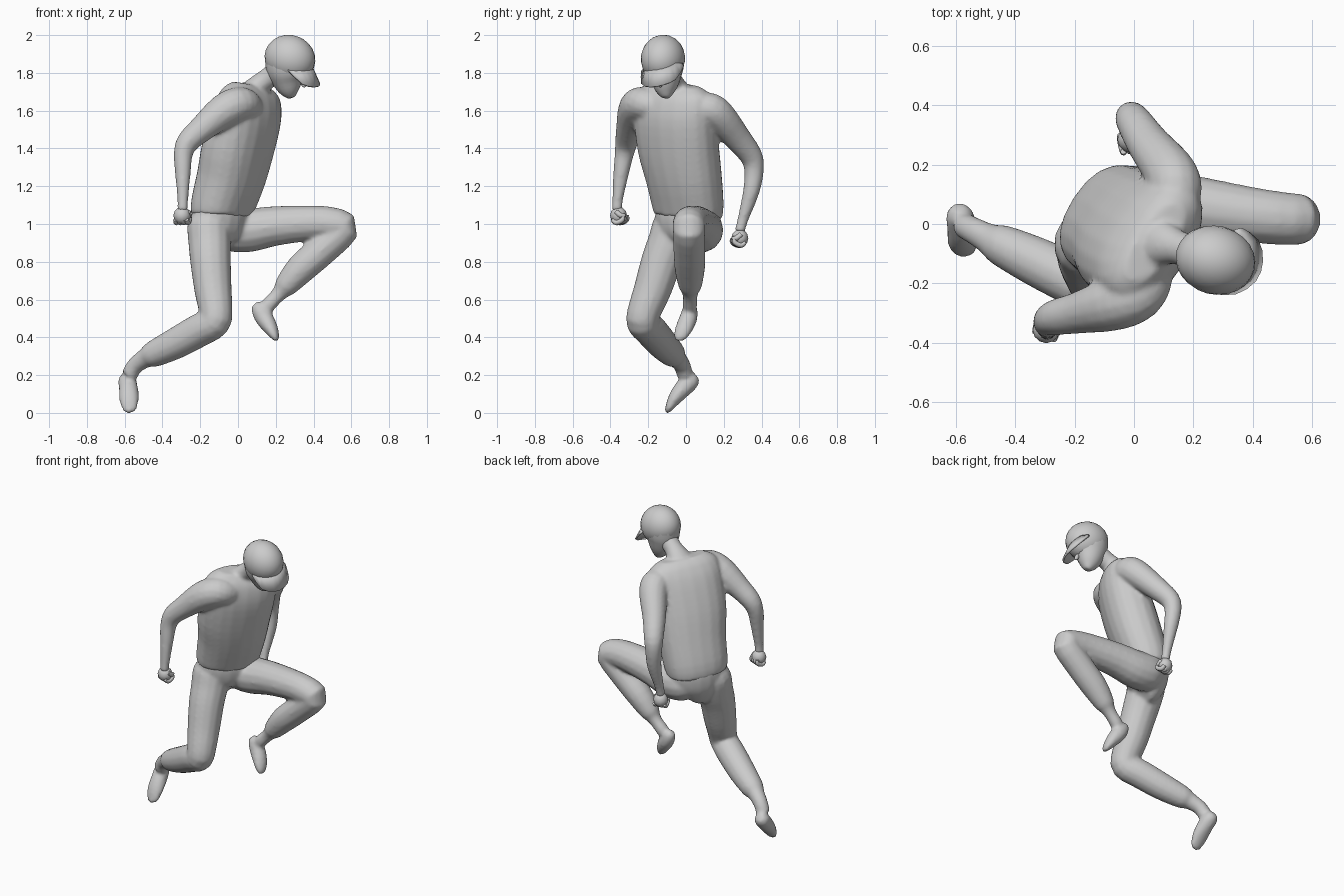
import bpy, bmesh, math
from mathutils import Vector


def finish(name, bm, angle=50):
    bmesh.ops.recalc_face_normals(bm, faces=bm.faces)
    me = bpy.data.meshes.new(name)
    bm.to_mesh(me)
    bm.free()
    ob = bpy.data.objects.new(name, me)
    bpy.context.collection.objects.link(ob)
    bpy.ops.object.select_all(action='DESELECT')
    bpy.context.view_layer.objects.active = ob
    ob.select_set(True)
    bpy.ops.object.shade_smooth_by_angle(angle=math.radians(angle))
    return ob


def spline(rows, steps=3):
    # Catmull-Rom interpolation through every value of the rows
    out = []
    for i in range(len(rows) - 1):
        p0, p1, p2 = rows[max(i - 1, 0)], rows[i], rows[i + 1]
        p3 = rows[min(i + 2, len(rows) - 1)]
        for s in range(steps):
            t = s / steps
            out.append([0.5 * (2 * b + (c - a) * t + (2 * a - 5 * b + 4 * c - d) * t * t
                               + (3 * b - a - 3 * c + d) * t ** 3)
                        for a, b, c, d in zip(p0, p1, p2, p3)])
    return out + [list(rows[-1])]


def loft(name, rows, side, sides=14, power=2.0):
    # rows: x, y, z, half width along side, optional half depth
    rows = spline([r if len(r) == 5 else (*r, r[3]) for r in rows])
    centres = [Vector(r[:3]) for r in rows]
    bm = bmesh.new()
    rings = []
    for i, r in enumerate(rows):
        t = (centres[min(i + 1, len(rows) - 1)] - centres[max(i - 1, 0)]).normalized()
        a = Vector(side)
        a = (a - t * a.dot(t)).normalized()
        b = t.cross(a)
        ring = []
        for k in range(sides):
            c, s = math.cos(math.tau * k / sides), math.sin(math.tau * k / sides)
            u = math.copysign(abs(c) ** (2 / power), c)
            v = math.copysign(abs(s) ** (2 / power), s)
            ring.append(bm.verts.new(centres[i] + a * u * r[3] + b * v * r[4]))
        rings.append(ring)
    for p, q in zip(rings, rings[1:]):
        for k in range(sides):
            n = (k + 1) % sides
            bm.faces.new((p[k], p[n], q[n], q[k]))
    bm.faces.new(rings[0])
    bm.faces.new(rings[-1])
    return finish(name, bm)


def ball(name, loc, scale, rot=(0, 0, 0), seg=20):
    bm = bmesh.new()
    bmesh.ops.create_uvsphere(bm, u_segments=seg, v_segments=seg // 2, radius=1)
    ob = finish(name, bm, 60)
    ob.location, ob.scale, ob.rotation_euler = loc, scale, rot


def blend(name, parts):
    # fuse overlapping lofts into one continuous skin
    bpy.ops.object.select_all(action='DESELECT')
    for p in parts:
        p.select_set(True)
    ob = bpy.context.view_layer.objects.active = parts[0]
    bpy.ops.object.join()
    ob.name = name
    rm = ob.modifiers.new("fuse", 'REMESH')
    rm.mode, rm.voxel_size, rm.use_smooth_shade = 'VOXEL', .011, True
    sm = ob.modifiers.new("soften", 'SMOOTH')
    sm.factor, sm.iterations = .5, 6


# torso in a loose vest, then hips
chest_side = (0.54, 0.84, -0.1)
vest = loft("vest", [(-.088, .01, 1.04, .19, .138), (-.08, .01, 1.1, .2, .145),
                     (-.035, -.012, 1.25, .213, .157), (.0, -.04, 1.4, .23, .16),
                     (.04, -.058, 1.55, .236, .15), (.058, -.062, 1.64, .233, .13),
                     (.066, -.062, 1.7, .21, .1), (.072, -.062, 1.738, .15, .06)],
            chest_side, 20, 2.3)
hips = loft("hips", [(-.085, .01, 1.1, .182, .132), (-.09, .01, 1.03, .188, .138),
                     (-.095, .01, .95, .165, .125), (-.09, .01, .89, .11, .09),
                     (-.07, .01, .86, .05, .05)], chest_side, 18)

# legs, trousers ending above the ankle
left_leg = loft("left_leg", [
    (-.1, .08, .975, .085), (-.04, .08, .97, .116), (.06, .075, .967, .117),
    (.2, .058, .99, .106), (.4, .03, 1.005, .094), (.505, .018, .998, .09),
    (.555, .016, .97, .086), (.44, .018, .858, .084), (.335, .02, .765, .081),
    (.255, .022, .675, .063), (.23, .022, .645, .047),
    (.2, .022, .612, .039), (.16, .02, .57, .04), (.135, .018, .53, .03)], (0, 1, 0))
right_leg = loft("right_leg", [
    (-.155, -.05, 1.06, .08), (-.155, -.06, 1.0, .114), (-.15, -.09, .9, .114),
    (-.145, -.13, .8, .109), (-.132, -.178, .65, .1), (-.118, -.22, .54, .09),
    (-.125, -.23, .48, .086), (-.2, -.19, .44, .089), (-.33, -.127, .368, .084),
    (-.45, -.07, .31, .07), (-.49, -.05, .29, .053), (-.545, -.02, .25, .045),
    (-.575, -.005, .2, .044)], (0, 1, 0))

# feet, heel to toe
left_foot = loft("left_foot", [
    (.085, .025, .575, .022, .022), (.108, .022, .55, .04, .042),
    (.14, .012, .5, .048, .049), (.175, -.012, .445, .047, .038),
    (.197, -.034, .402, .036, .022), (.205, -.042, .382, .016, .01)], (.2, 1, 0), 12)
right_foot = loft("right_foot", [
    (-.59, .057, .195, .024, .024), (-.588, .032, .175, .047, .046),
    (-.58, -.015, .13, .051, .048), (-.577, -.06, .075, .053, .037),
    (-.573, -.092, .022, .04, .02), (-.57, -.102, 0.0, .02, .01)], (1, 0, 0), 12)
blend("hips_and_legs", [hips, left_leg, right_leg, left_foot, right_foot])

# arms, tapering into the chest at the shoulder
right_arm = loft("right_arm", [
    (.09, -.13, 1.61, .05), (.05, -.2, 1.63, .08), (.0, -.245, 1.635, .092),
    (-.08, -.272, 1.595, .091), (-.19, -.3, 1.505, .071), (-.265, -.315, 1.435, .061),
    (-.29, -.327, 1.37, .051), (-.292, -.342, 1.28, .043), (-.292, -.362, 1.13, .029),
    (-.293, -.365, 1.07, .029)], (0, 1, 0))
left_arm = loft("left_arm", [
    (.11, .0, 1.6, .05), (.135, .07, 1.61, .08), (.14, .13, 1.605, .09),
    (.115, .185, 1.56, .087), (.05, .268, 1.46, .073), (.0, .345, 1.36, .061),
    (-.01, .36, 1.28, .052), (-.005, .345, 1.17, .044), (-.01, .3, 1.02, .029),
    (-.01, .285, .96, .029)], (1, 0, 0))

# neck, fused with the vest and arms
neck = loft("neck", [(.06, -.06, 1.67, .1, .08), (.095, -.065, 1.72, .08, .062),
                     (.15, -.08, 1.765, .058, .056), (.21, -.1, 1.81, .06, .06)], (0.3, 1, 0))
blend("torso_and_arms", [vest, right_arm, left_arm, neck])


# fists: palm, four curled fingers and a thumb
def fist(prefix, centre, row, curl):
    c, row, curl = Vector(centre), Vector(row).normalized(), Vector(curl).normalized()
    ball(prefix + "_palm", c, (.046, .045, .047), seg=12)
    for i in range(4):
        p = c + row * (i - 1.5) * .022 + Vector((0, 0, -.022))
        loft(f"{prefix}_finger_{i + 1}", [(*(p - curl * .022), .011), (*(p + Vector((0, 0, -.016))), .014),
                                          (*(p + curl * .034), .013), (*(p + curl * .034 + Vector((0, 0, .022))), .01)],
             row, 8)
    p = c + row * .035
    loft(prefix + "_thumb", [(*(p + Vector((0, 0, .02))), .014), (*(p + curl * .025), .014),
                             (*(p + curl * .045 - row * .012), .01)], (0, 0, 1), 8)


fist("right_fist", (-.296, -.357, 1.045), (1, -.4, 0), (.3, 1, 0))
fist("left_fist", (-.01, .285, .925), (1, .2, 0), (.2, -1, 0))

# face and cap
loft("face", [(.262, -.117, 1.87, .108, .12), (.258, -.115, 1.81, .1, .11),
              (.262, -.11, 1.76, .08, .085), (.272, -.108, 1.71, .055, .058),
              (.282, -.105, 1.675, .026, .026), (.284, -.105, 1.668, .01, .01)],
     (.3, 1, 0), 16)
ball("nose", (.345, -.135, 1.745), (.014, .012, .024), (0, -.4, -.3), 10)
ball("cap", (.275, -.122, 1.876), (.137, .116, .124), (0, .35, -.25), 24)

# brim, sloping down over the face
inner = [(.26, -.21, 1.825), (.32, -.205, 1.835), (.365, -.17, 1.84),
         (.38, -.12, 1.85), (.375, -.065, 1.85), (.34, -.02, 1.85)]
outer = [(.27, -.232, 1.81), (.342, -.232, 1.74), (.407, -.19, 1.725),
         (.43, -.125, 1.735), (.415, -.055, 1.765), (.36, -.015, 1.83)]
bm = bmesh.new()
rows = [[bm.verts.new(p) for p in spline(r, 2)] for r in (inner, outer)]
for i in range(len(rows[0]) - 1):
    bm.faces.new((rows[0][i], rows[0][i + 1], rows[1][i + 1], rows[1][i]))
brim = finish("cap_brim", bm)
mod = brim.modifiers.new("thickness", 'SOLIDIFY')
mod.thickness, mod.offset = .012, 0
